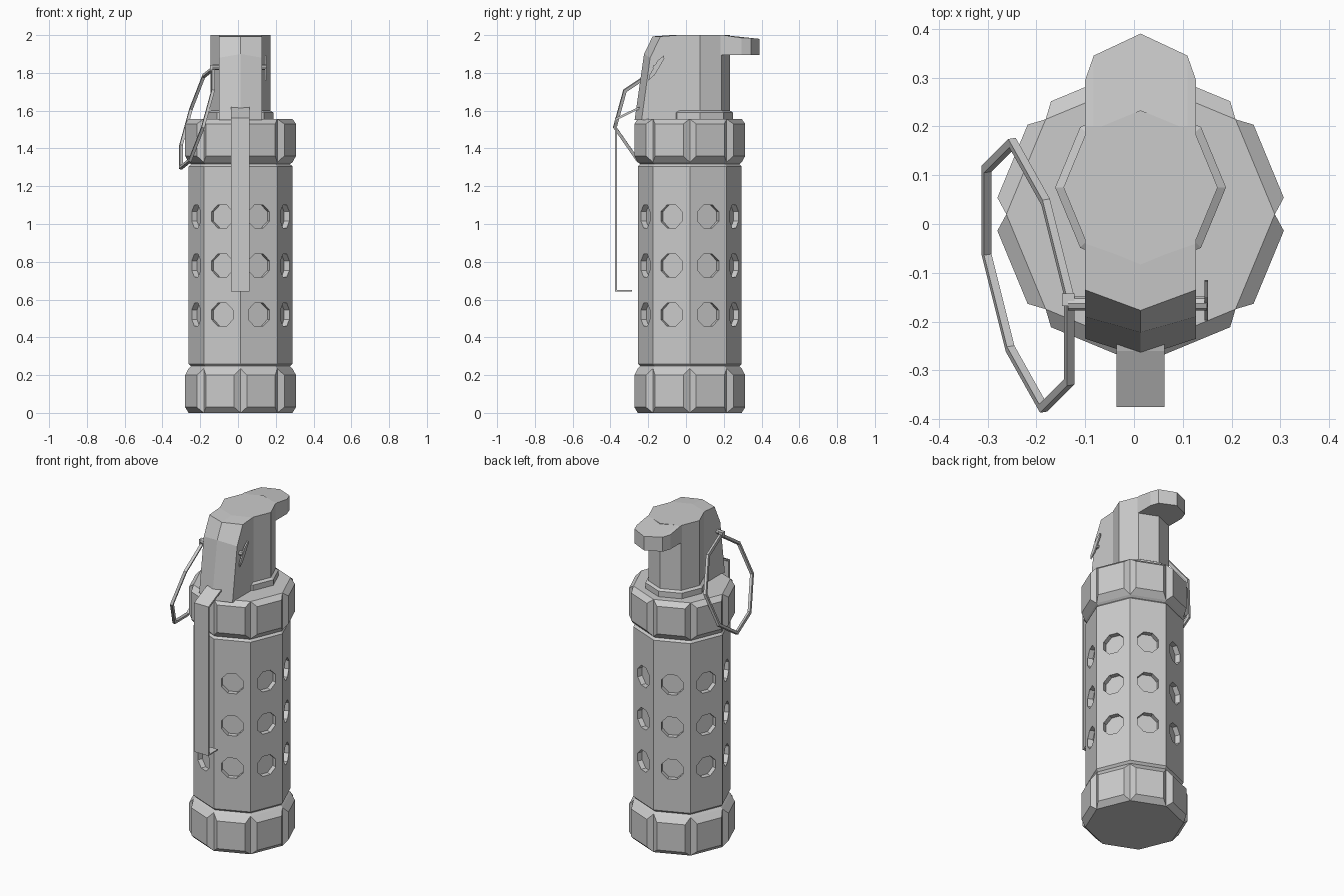
import bpy, bmesh
from math import pi, sin, cos
from mathutils import Vector, Matrix

cube = bpy.data.objects.get("Cube")
if cube:
    bpy.data.objects.remove(cube, do_unlink=True)

metal = bpy.data.materials.new("grey metal")
metal.use_nodes = True
GREY = (0.6, 0.6, 0.6, 1)
metal.diffuse_color = GREY
metal.node_tree.nodes["Principled BSDF"].inputs["Base Color"].default_value = GREY

AXIS = Vector((0.0135, 0.02, 0))       # centre line of the body
NECK = Vector((0.0135, 0.075, 0))      # centre line of the neck
R = 0.275
APOTHEM, HALF = R * cos(pi / 8), R * sin(pi / 8)


def finish(name, bm):
    bmesh.ops.recalc_face_normals(bm, faces=bm.faces)
    mesh = bpy.data.meshes.new(name)
    bm.to_mesh(mesh)
    bm.free()
    mesh.materials.append(metal)
    obj = bpy.data.objects.new(name, mesh)
    bpy.context.collection.objects.link(obj)
    return obj


def loft(bm, rings, caps=True):
    """Skin a list of closed rings of points."""
    loops = [[bm.verts.new(p) for p in ring] for ring in rings]
    for a, b in zip(loops, loops[1:]):
        n = len(a)
        for i in range(n):
            j = (i + 1) % n
            bm.faces.new((a[i], a[j], b[j], b[i]))
    if caps:
        bm.faces.new(loops[0][::-1])
        bm.faces.new(loops[-1])


def octagon(centre, r, z):
    return [centre + Vector((r * cos(i * pi / 4), r * sin(i * pi / 4), z)) for i in range(8)]


def turned(bm, centre, profile):
    loft(bm, [octagon(centre, r, z) for r, z in profile])


def side_frames():
    """Frames on the eight sides: x along the side, y up, z outward."""
    for k in range(8):
        a = (k + 0.5) * pi / 4
        out = Vector((cos(a), sin(a), 0))
        along = Vector((-sin(a), cos(a), 0))
        m = Matrix((along, (0, 0, 1), out)).transposed().to_4x4()
        m.translation = AXIS + out * APOTHEM
        yield m


def rect(m, half, z0, z1, d):
    return [m @ Vector(p) for p in ((-half, z0, d), (half, z0, d), (half, z1, d), (-half, z1, d))]


def box(name, lo, hi):
    bm = bmesh.new()
    loft(bm, [[(x, lo[1], z), (x, hi[1], z), (x, hi[1], h), (x, lo[1], h)]
              for x in (lo[0], hi[0]) for z, h in [(lo[2], hi[2])]])
    return finish(name, bm)


def ribbon(name, path, x0, x1):
    """Extrude a closed (y, z) outline along x."""
    bm = bmesh.new()
    loft(bm, [[(x, y, z) for y, z in path] for x in (x0, x1)])
    return finish(name, bm)


# Body tube with three rows of shallow holes
bm = bmesh.new()
turned(bm, AXIS, [(0.262, 0.247), (R, 0.26), (R, 1.305), (0.262, 1.317)])
body = finish("body", bm)

bm = bmesh.new()
for m in side_frames():
    for z in (0.52, 0.78, 1.04):
        ring = [(i + 0.5) * pi / 4 for i in range(8)]
        loft(bm, [[m @ Vector((0.066 * cos(a), z + 0.066 * sin(a), d)) for a in ring]
                  for d in (-0.03, 0.05)])
cutter = finish("hole_cutter", bm)
cutter.hide_render = True
cut = body.modifiers.new("holes", 'BOOLEAN')
cut.operation = 'DIFFERENCE'
cut.solver = 'EXACT'
cut.object = cutter
bpy.context.view_layer.objects.active = body
bpy.ops.object.modifier_apply(modifier=cut.name)
bpy.data.objects.remove(cutter, do_unlink=True)


# End caps: octagonal core with a raised, bevelled pad on each side
def end_cap(name, profile, base, face):
    bm = bmesh.new()
    turned(bm, AXIS, profile)
    for m in side_frames():
        loft(bm, [rect(m, HALF, *base, 0), rect(m, 0.081, *face, 0.03)])
    finish(name, bm)


end_cap("bottom_cap", [(R, 0), (R, 0.235), (0.262, 0.247)], (0, 0.235), (0.03, 0.2))
end_cap("top_cap", [(0.262, 1.317), (R, 1.327), (R, 1.556)], (1.327, 1.556), (1.36, 1.53))

# Neck and its flange
bm = bmesh.new()
turned(bm, NECK, [(0.158, 1.55), (0.158, 2.0)])
finish("neck", bm)
bm = bmesh.new()
turned(bm, NECK, [(0.175, 1.55), (0.175, 1.59), (0.158, 1.6)])
finish("neck_flange", bm)

# Lever head: pointed front, hooked back, lofted across the width
side = [(-0.235, 1.55), (-0.19, 1.88), (-0.135, 1.993), (-0.04, 2.0), (0.2, 2.0),
        (0.295, 1.985), (0.295, 1.895), (0.12, 1.895), (0.12, 1.55)]
ridge = [(-0.272, 1.55), (-0.222, 1.9), (-0.177, 1.993), (-0.08, 2.0), (0.2, 2.0),
         (0.39, 1.98), (0.39, 1.895), (0.12, 1.895), (0.12, 1.55)]


def head_section(dx):
    t = 1 - abs(dx) / 0.1135
    ring = []
    for i, (s, r) in enumerate(zip(side, ridge)):
        y, z = s[0] + (r[0] - s[0]) * t, s[1] + (r[1] - s[1]) * t
        if i in (5, 6) and 0 < t < 1:
            y = 0.345
        ring.append((AXIS.x + dx, y, z))
    return ring


bm = bmesh.new()
loft(bm, [head_section(dx) for dx in (-0.1135, -0.096, 0, 0.096, 0.1135)])
finish("lever_head", bm)

# Hanging lever strap with a short foot
strap = [(-0.22, 1.625), (-0.26, 1.615), (-0.375, 1.56), (-0.375, 0.643), (-0.285, 0.643),
         (-0.285, 0.65), (-0.364, 0.65), (-0.364, 1.552), (-0.26, 1.603), (-0.22, 1.613)]
ribbon("lever_strap", strap, -0.036, 0.062)

# Safety pin, its eye and the bent end
bm = bmesh.new()
ring = [i * pi / 4 for i in range(8)]
loft(bm, [[(x, -0.163 + 0.014 * cos(a), 1.83 + 0.014 * sin(a)) for a in ring]
          for x in (-0.135, 0.15)])
finish("safety_pin", bm)
box("pin_eye", (-0.148, -0.168, 1.81), (-0.122, -0.142, 1.842))
ribbon("pin_bent_end", [(-0.198, 1.76), (-0.165, 1.79), (-0.115, 1.875), (-0.117, 1.892),
                        (-0.15, 1.865), (-0.195, 1.785)], 0.144, 0.152)

# Pull ring: eight straight wire segments
half_ring = [(-0.13, -0.15, 1.83), (-0.13, -0.33, 1.71), (-0.185, -0.385, 1.51),
             (-0.255, -0.26, 1.33)]
centre = Vector((-0.2175, -0.105, 1.56))
spokes = [(Vector(p) - centre) * 0.97 for p in half_ring]
spokes += [-s for s in spokes]
normal = spokes[0].cross(spokes[2]).normalized()
bm = bmesh.new()
sections = []
for s in spokes:
    out = s.normalized() * 0.009
    up = normal * 0.008
    sections.append([centre + s + o for o in (out + up, up - out, -out - up, out - up)])
loft(bm, sections + sections[:1], caps=False)
bmesh.ops.remove_doubles(bm, verts=bm.verts, dist=0.0001)
finish("pull_ring", bm)
